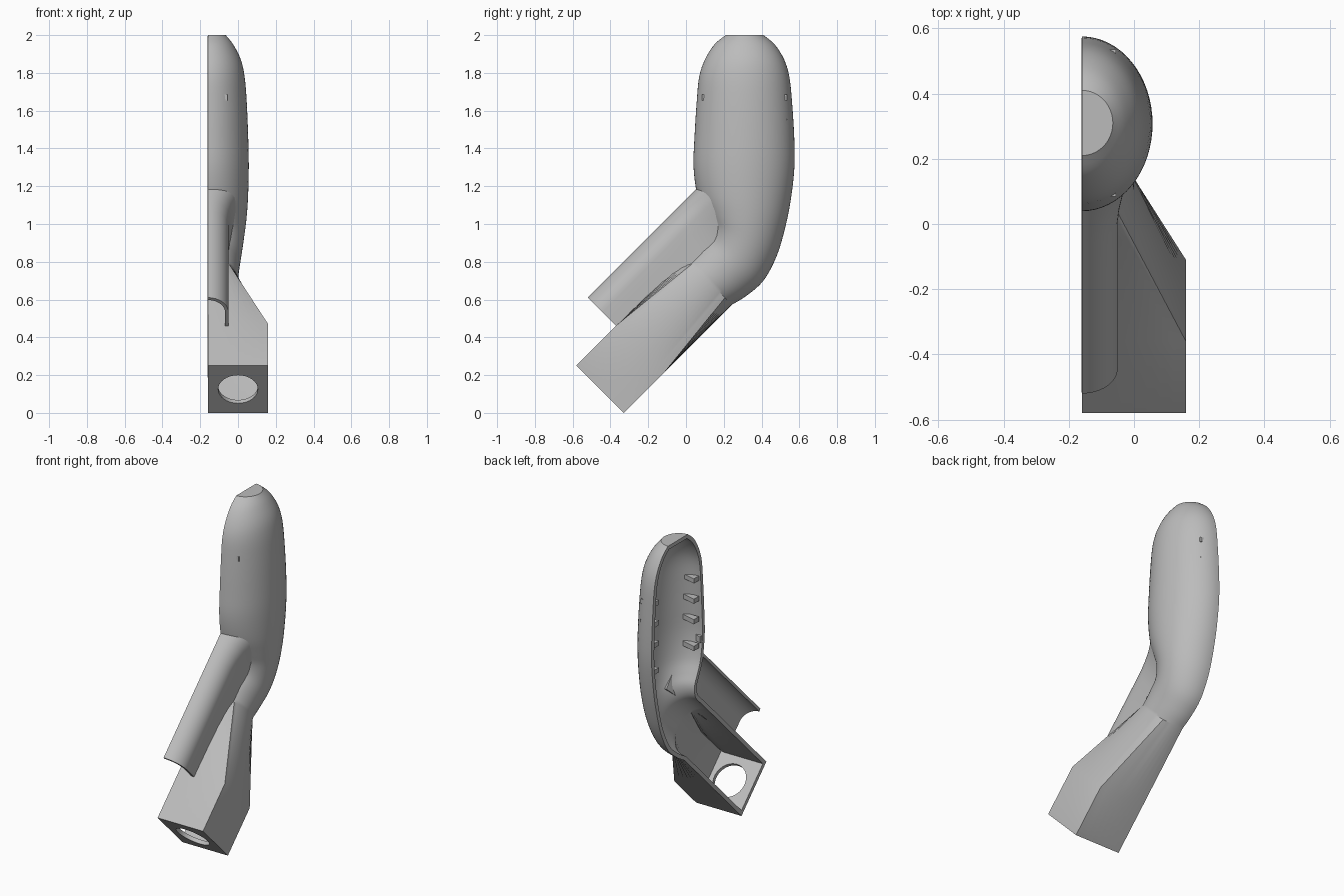
import bpy, bmesh, math
from mathutils import Vector
from mathutils.bvhtree import BVHTree

if "Cube" in bpy.data.objects:
    bpy.data.objects.remove(bpy.data.objects["Cube"], do_unlink=True)

grey = bpy.data.materials.new("light grey plastic")
grey.use_nodes = True
grey.diffuse_color = (0.5, 0.5, 0.5, 1)
grey.node_tree.nodes["Principled BSDF"].inputs["Base Color"].default_value = (0.5, 0.5, 0.5, 1)

CUT = -0.16          # flat open side of the half shell
N = 32               # segments around the half section
H = 0.354            # depth of the square socket
R2 = math.sqrt(0.5)


def slanted(x, s, t):
    """Point in the frame of the 45 degree socket: s along it, t across it."""
    return Vector((x, -0.33 + (s - t) * R2, (s + t) * R2))


def finish(name, bm, wall=0, angle=30):
    mesh = bpy.data.meshes.new(name)
    bm.to_mesh(mesh)
    bm.free()
    obj = bpy.data.objects.new(name, mesh)
    bpy.context.collection.objects.link(obj)
    mesh.materials.append(grey)
    bpy.ops.object.select_all(action='DESELECT')
    obj.select_set(True)
    bpy.context.view_layer.objects.active = obj
    if wall:
        mod = obj.modifiers.new("wall", 'SOLIDIFY')
        mod.thickness = wall
        mod.offset = -1
        bpy.ops.object.modifier_apply(modifier=mod.name)
    bpy.ops.object.shade_smooth_by_angle(angle=math.radians(angle))
    return obj


def loft(rows, outward):
    """Skin rows of points; outward(centre) gives the side normals must face."""
    bm = bmesh.new()
    grid = [[bm.verts.new(p) for p in row] for row in rows]
    for a, b in zip(grid, grid[1:]):
        for k in range(len(a) - 1):
            bm.faces.new((a[k], a[k + 1], b[k + 1], b[k]))
    bm.normal_update()
    if sum(f.normal.dot(outward) * f.calc_area() for f in bm.faces) < 0:
        bmesh.ops.reverse_faces(bm, faces=bm.faces[:])
    return bm, grid


def smooth_path(points, steps):
    out = []
    for i in range(len(points) - 1):
        p0, p1 = points[max(i - 1, 0)], points[i]
        p2, p3 = points[i + 1], points[min(i + 2, len(points) - 1)]
        for j in range(steps):
            u = j / steps
            out.append(0.5 * (2 * p1 + (p2 - p0) * u + (2 * p0 - 5 * p1 + 4 * p2 - p3) * u * u
                              + (3 * p1 - p0 - 3 * p2 + p3) * u ** 3))
    return out + [points[-1]]


# Body stations: front y, z, back y, z, depth in x
stations = [Vector(v) for v in (
    (0.21, 2.00, 0.41, 2.00, 0.095), (0.15, 1.95, 0.47, 1.95, 0.135),
    (0.10, 1.87, 0.52, 1.87, 0.175), (0.07, 1.78, 0.547, 1.78, 0.195),
    (0.057, 1.65, 0.561, 1.65, 0.206), (0.045, 1.46, 0.573, 1.46, 0.214),
    (0.04, 1.30, 0.574, 1.30, 0.217), (0.06, 1.15, 0.555, 1.13, 0.213),
    (0.095, 1.06, 0.525, 0.98, 0.204), (0.12, 1.00, 0.48, 0.83, 0.19),
    (0.11, 0.94, 0.41, 0.70, 0.175), (0.06, 0.89, 0.32, 0.62, 0.165),
    (-0.0075, 0.823, 0.243, 0.573, 0.16))]


def half_round(st):
    f, b = Vector((0, st[0], st[1])), Vector((0, st[2], st[3]))
    row = []
    for k in range(N + 1):
        a = math.pi * k / N
        p = (f + b) / 2 + (f - b) / 2 * math.cos(a)
        p.x = CUT + st[4] * math.sin(a)
        row.append(p)
    return row


def half_square(s):
    row = []
    for k in range(N + 1):
        q = 4 * k / N
        x = CUT + 0.32 * min(q, 1, 4 - q)
        row.append(slanted(x, s, H * min(1, max(0, (3 - q) / 2))))
    return row


# Grip shell: rounded body, tapering neck and square socket in one skin
rows = [half_round(s) for s in smooth_path(stations, 4)] + [half_square(0.31), half_square(0)]
bm, grid = loft(rows, Vector((1, 0, 0)))
cap = bm.faces.new(grid[0])
cap.normal_update()
if cap.normal.z < 0:
    cap.normal_flip()
tree = BVHTree.FromBMesh(bm)
finish("grip_shell", bm, 0.025)

# Socket end plate with a round hole
bm = bmesh.new()


def ring(points):
    vs = [bm.verts.new(p) for p in points]
    return [bm.edges.new((v, vs[i - 1])) for i, v in enumerate(vs)]


edges = ring([slanted(x, 0, t) for x, t in ((CUT, 0), (0.16, 0), (0.16, H), (CUT, H))])
edges += ring([slanted(0.105 * math.cos(a), 0, H / 2 + 0.105 * math.sin(a))
               for a in (math.tau * i / 40 for i in range(40))])
bmesh.ops.triangle_fill(bm, use_beauty=True, edges=edges)
bm.normal_update()
for face in bm.faces:
    if face.normal.z > 0:
        face.normal_flip()
finish("socket_end_plate", bm, 0.025)

# Half tube: arched channel running along the neck up to the body
START, TOP, RAD = 0.297, 0.566, 0.11
profile = [(RAD * math.sin(a), TOP - RAD + RAD * math.cos(a))
           for a in (math.pi / 2 * i / 12 for i in range(13))]
profile += [(RAD, 0.41), (RAD, H)]
flares = [(0, 0), (0.3, 0), (0.6, 0), (0.8, 0), (0.88, 0.006), (0.95, 0.018), (1, 0.04)]
axis = Vector((0, R2, R2))
rows = []
for frac, flare in flares:
    row = []
    for x, t in profile:
        px = CUT + x + flare * x / RAD
        origin = slanted(max(px, CUT + 0.004), START, max(t, 0.38))
        hit = tree.ray_cast(origin, axis)
        reach = hit[3] if hit[0] else 0.75
        s = START + (reach + 0.006) * frac
        drop = 0.1 * min(s - START, 0.55) if t == H else 0
        row.append(slanted(px, s, t - drop))
    rows.append(row)
bm, grid = loft(rows, Vector((1, 0, 0)))
finish("half_tube", bm, 0.018)


# Ribs inside the body on the front and back walls
def block(name, x0, x1, y0, y1, z, thick):
    bm = bmesh.new()
    bmesh.ops.create_cube(bm, size=1)
    for v in bm.verts:
        slope = 0.5 if v.co.x > 0 else 1      # inner end is chamfered
        v.co = Vector((x0 if v.co.x < 0 else x1,
                       y0 if v.co.y < 0 else y0 + (y1 - y0) * slope,
                       z + v.co.z * thick))
    bmesh.ops.recalc_face_normals(bm, faces=bm.faces[:])
    finish(name, bm)


for i, z in enumerate((1.67, 1.54, 1.41, 1.24)):
    block(f"front_rib_{i + 1}", CUT + 0.01, -0.055, 0.085, 0.135, z, 0.03)
    block(f"back_rib_{i + 1}", CUT + 0.01, -0.055, 0.535, 0.485, z, 0.03)
block("front_catch", CUT, -0.12, 0.055, 0.09, 1.28, 0.04)
